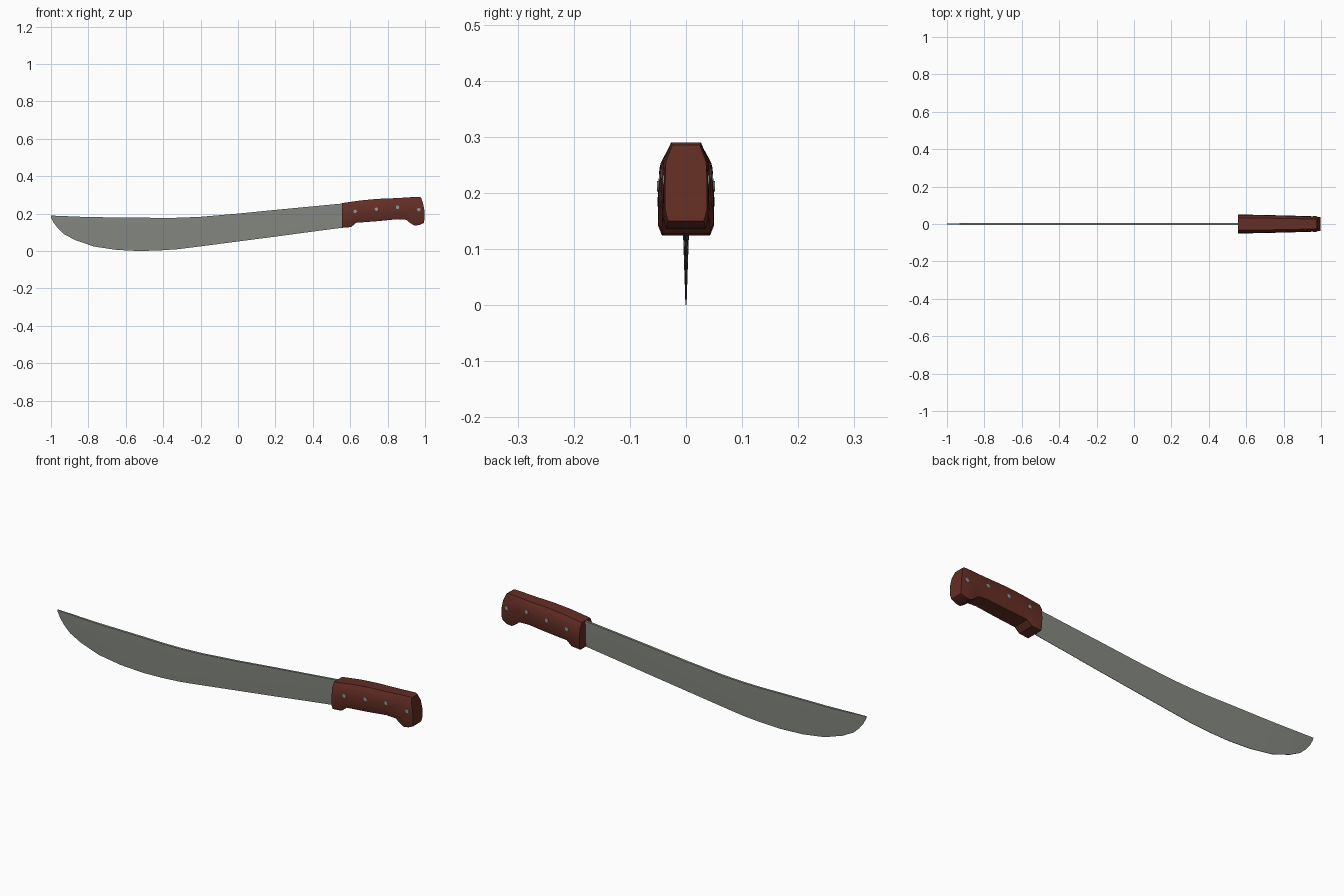
import bpy, bmesh, math

if "Cube" in bpy.data.objects:
    bpy.data.objects.remove(bpy.data.objects["Cube"])


def material(name, rgb):
    m = bpy.data.materials.new(name)
    m.diffuse_color = (*rgb, 1)
    m.use_nodes = True
    m.node_tree.nodes["Principled BSDF"].inputs["Base Color"].default_value = m.diffuse_color
    return m


steel = material("blade steel", (0.235, 0.25, 0.22))
wood = material("red brown wood", (0.125, 0.027, 0.018))
rivet = material("rivet metal", (0.25, 0.32, 0.32))


def loft(name, rings, mat, angle):
    """Skin a row of equal closed rings and cap both ends."""
    bm = bmesh.new()
    rows = [[bm.verts.new(p) for p in r] for r in rings]
    n = len(rows[0])
    for a, b in zip(rows, rows[1:]):
        for i in range(n):
            j = (i + 1) % n
            bm.faces.new((a[i], a[j], b[j], b[i]))
    bm.faces.new(rows[0])
    bm.faces.new(rows[-1])
    bmesh.ops.recalc_face_normals(bm, faces=bm.faces)
    me = bpy.data.meshes.new(name)
    bm.to_mesh(me)
    bm.free()
    me.materials.append(mat)
    ob = bpy.data.objects.new(name, me)
    bpy.context.collection.objects.link(ob)
    bpy.ops.object.select_all(action='DESELECT')
    ob.select_set(True)
    bpy.context.view_layer.objects.active = ob
    bpy.ops.object.shade_smooth_by_angle(angle=math.radians(angle))
    return ob


# Blade: x, edge height, spine height
blade = [(-1.0, .180, .190), (-.985, .150, .189), (-.96, .118, .188),
         (-.93, .090, .187), (-.87, .058, .184), (-.77, .024, .181),
         (-.65, .006, .180), (-.53, .000, .179), (-.42, .003, .177),
         (-.32, .010, .178), (-.20, .025, .183), (0, .051, .200),
         (.2, .077, .220), (.4, .104, .239), (.60, .130, .258)]
rings = []
for x, lo, hi in blade:
    s = min(1, .4 + (x + 1) * 4)          # thinner toward the tip
    mid = lo + .75 * (hi - lo)
    rings.append([(x, -.001, lo), (x, -.0055 * s, mid), (x, -.006 * s, hi),
                  (x, .006 * s, hi), (x, .0055 * s, mid), (x, .001, lo)])
loft("blade", rings, steel, 40)

# Handle: bottom x, bottom z, top x, top z, half width
grip = [(.555, .124, .555, .256, .050), (.605, .128, .605, .263, .0495),
        (.632, .151, .632, .267, .049), (.66, .153, .66, .271, .0485),
        (.75, .160, .75, .279, .0465), (.85, .170, .85, .283, .044),
        (.90, .167, .90, .286, .042), (.92, .150, .925, .288, .0415),
        (.943, .136, .95, .289, .041), (.97, .139, .97, .290, .0395),
        (.994, .150, .979, .285, .037)]
section = [(0, .86), (.14, 1), (.5, 1.01), (.78, .97), (1, .66)]
rings = []
for k, (bx, bz, tx, tz, w) in enumerate(grip):
    bulge = .010 if k == len(grip) - 1 else 0   # rounded butt
    side = [(bx + (tx - bx) * t + bulge * 4 * t * (1 - t), w * f,
             bz + (tz - bz) * t) for t, f in section]
    rings.append([(x, -y, z) for x, y, z in side] + side[::-1])
loft("handle", rings, wood, 30)

# Rivets through the handle, showing on both sides
for i, (x, z, w) in enumerate([(.626, .212, .052), (.740, .224, .0485),
                               (.853, .234, .0455), (.967, .222, .0415)]):
    rings = [[(x + .0095 * math.cos(a * math.pi / 6), y,
               z + .0095 * math.sin(a * math.pi / 6)) for a in range(12)]
             for y in (-w, w)]
    loft(f"rivet_{i + 1}", rings, rivet, 40)
